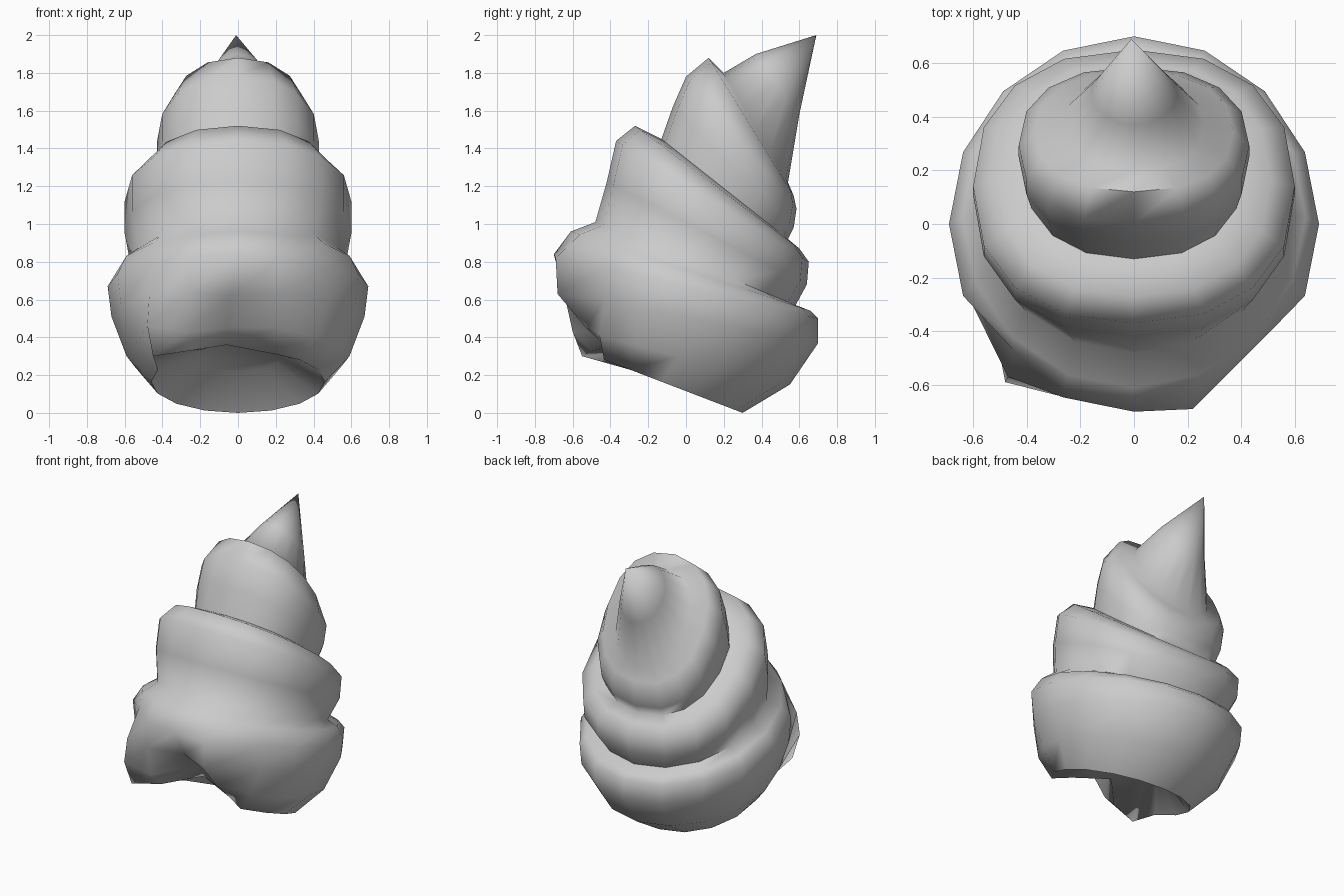
import bpy, bmesh, math
from mathutils import Vector

N = 16  # segments around each whorl

# Tilted rings: front y, front z, back y, back z, half width
rings = [
    (-0.10, 0.36, 0.14, 0.22, 0.22),   # inside of the opening
    (-0.56, 0.33, 0.30, 0.00, 0.46),   # opening rim
    (-0.63, 0.45, 0.55, 0.15, 0.59),   # body whorl
    (-0.70, 0.65, 0.70, 0.37, 0.67),
    (-0.70, 0.84, 0.70, 0.50, 0.69),
    (-0.61, 0.96, 0.66, 0.54, 0.64),
    (-0.48, 1.01, 0.58, 0.57, 0.57),   # seam
    (-0.42, 1.22, 0.64, 0.68, 0.60),   # second whorl
    (-0.37, 1.44, 0.65, 0.80, 0.60),
    (-0.27, 1.52, 0.60, 0.87, 0.51),
    (-0.13, 1.45, 0.54, 0.92, 0.41),   # seam
    (-0.07, 1.62, 0.57, 0.98, 0.43),   # third whorl
    (0.00, 1.78, 0.585, 1.08, 0.43),
    (0.12, 1.88, 0.57, 1.15, 0.37),
    (0.20, 1.80, 0.54, 1.22, 0.26),    # seam
    (0.37, 1.90, 0.60, 1.58, 0.16),    # spire
]

# Flared lip and canal groove at the front: (ring, segment) -> position
lip = {
    (1, 0): (-0.06, -0.30, 0.36), (2, 0): (-0.06, -0.33, 0.45),
    (3, 0): (-0.04, -0.55, 0.62),
    (1, 1): (0.20, -0.38, 0.31), (2, 1): (0.20, -0.53, 0.45),
    (3, 1): (0.20, -0.68, 0.63), (4, 1): (0.22, -0.69, 0.82),
    (3, 2): (0.48, -0.43, 0.60), (4, 2): (0.49, -0.42, 0.77),
    (1, -1): (-0.25, -0.50, 0.33), (2, -1): (-0.26, -0.60, 0.43),
    (1, -2): (-0.45, -0.55, 0.30), (2, -2): (-0.48, -0.59, 0.46),
    (3, -2): (-0.47, -0.57, 0.62), (4, -2): (-0.45, -0.47, 0.80),
}


def squared(v, p):
    return math.copysign(abs(v) ** p, v)


bm = bmesh.new()
loops = []
for r, (yf, zf, yb, zb, w) in enumerate(rings):
    c = Vector((0, (yf + yb) / 2, (zf + zb) / 2))
    h = Vector((0, (yf - yb) / 2, (zf - zb) / 2))
    p = 0.87 if 7 <= r <= 14 else 1.0   # upper whorls are slightly squarer
    loop = []
    for k in range(N):
        a = 2 * math.pi * k / N
        s = k if k <= N // 2 else k - N
        co = (c + h * squared(math.cos(a), p)
              + Vector((w * squared(math.sin(a), p), 0, 0)))
        loop.append(bm.verts.new(lip.get((r, s), co)))
    loops.append(loop)

# Walls of the whorls
for lo, hi in zip(loops, loops[1:]):
    for k in range(N):
        j = (k + 1) % N
        bm.faces.new((lo[k], lo[j], hi[j], hi[k]))

# Pointed tip and closed inner cavity
tip = bm.verts.new((-0.01, 0.69, 2.0))
for k in range(N):
    bm.faces.new((loops[-1][k], loops[-1][(k + 1) % N], tip))
bm.faces.new(loops[0][::-1])
bmesh.ops.recalc_face_normals(bm, faces=bm.faces)

mesh = bpy.data.meshes.new("spiral_shell")
bm.to_mesh(mesh)
bm.free()
shell = bpy.data.objects.new("spiral_shell", mesh)
bpy.context.collection.objects.link(shell)
bpy.context.view_layer.objects.active = shell
shell.select_set(True)
bpy.ops.object.shade_smooth_by_angle(angle=math.radians(80))
